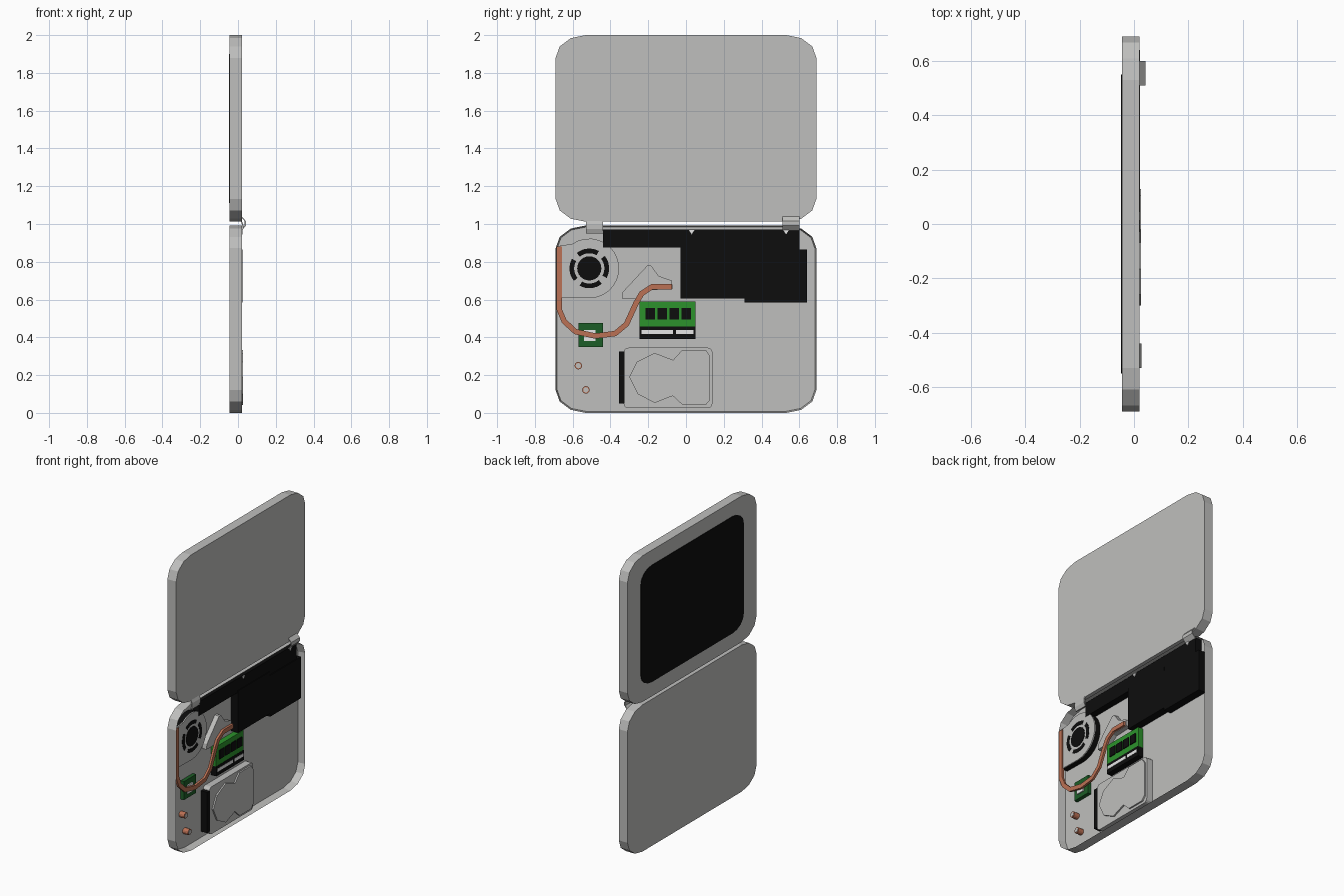
import bpy, bmesh, math
from mathutils import Vector

if "Cube" in bpy.data.objects:
    bpy.data.objects.remove(bpy.data.objects["Cube"])


def material(name, r, g, b):
    m = bpy.data.materials.new(name)
    m.diffuse_color = (r, g, b, 1)
    m.use_nodes = True
    m.node_tree.nodes["Principled BSDF"].inputs["Base Color"].default_value = m.diffuse_color
    return m


GREY = material("light grey", .52, .52, .51)
BLACK = material("black", .004, .004, .004)
COPPER = material("copper", .5, .165, .09)
GREEN = material("bright green", .025, .29, .025)
DARK_GREEN = material("dark green", .012, .11, .02)
WHITE = material("white", .85, .85, .85)
FLOOR, TOP = -0.03, 0.02


def finish(name, bm, mat):
    bmesh.ops.recalc_face_normals(bm, faces=bm.faces)
    me = bpy.data.meshes.new(name)
    bm.to_mesh(me)
    bm.free()
    me.materials.append(mat)
    ob = bpy.data.objects.new(name, me)
    bpy.context.collection.objects.link(ob)
    return ob


def prism_bm(outline, x0, x1):
    """Outline in (y, z), extruded along x."""
    bm = bmesh.new()
    a = [bm.verts.new((x0, y, z)) for y, z in outline]
    b = [bm.verts.new((x1, y, z)) for y, z in outline]
    bm.faces.new(a)
    bm.faces.new(b)
    n = len(a)
    for i in range(n):
        j = (i + 1) % n
        bm.faces.new((a[i], a[j], b[j], b[i]))
    return bm


def prism(name, outline, x0, x1, mat):
    return finish(name, prism_bm(outline, x0, x1), mat)


def rect(y0, y1, z0, z1):
    return [(y0, z0), (y1, z0), (y1, z1), (y0, z1)]


def rounded(y0, y1, z0, z1, ry, rz, seg=3):
    pts = []
    for k, (cy, cz) in enumerate([(y1 - ry, z1 - rz), (y0 + ry, z1 - rz),
                                  (y0 + ry, z0 + rz), (y1 - ry, z0 + rz)]):
        for i in range(seg + 1):
            t = math.pi / 2 * (k + i / seg)
            pts.append((cy + ry * math.cos(t), cz + rz * math.sin(t)))
    return pts


def arc(cy, cz, r, d0, d1, n):
    return [(cy + r * math.cos(math.radians(d0 + (d1 - d0) * i / n)),
             cz + r * math.sin(math.radians(d0 + (d1 - d0) * i / n))) for i in range(n + 1)]


# screen lid with its dark display
prism("lid", rounded(-.69, .69, 1.012, 2, .16, .12), -.045, TOP, GREY)
prism("display", rounded(-.55, .55, 1.11, 1.9, .12, .09, 4), -.048, -.04, BLACK)

# open base tray, hollowed from the +x side
bm = prism_bm(rounded(-.69, .69, 0, .992, .16, .12), -.045, TOP)
bmesh.ops.recalc_face_normals(bm, faces=bm.faces)
mouth = [f for f in bm.faces if f.normal.x > .9]
bmesh.ops.inset_region(bm, faces=mouth, thickness=.008, use_even_offset=True)
for v in mouth[0].verts:
    v.co.x = FLOOR
finish("base_tray", bm, GREY)


# folded hinge straps
def hinge(name, y0, y1, z0, z1, depth):
    mid, t = (z0 + z1) / 2, .007
    prof = [(.018, z0), (depth, mid - .012), (depth, mid + .012), (.018, z1),
            (.018 - t, z1), (depth - t, mid + .012), (depth - t, mid - .012), (.018 - t, z0)]
    bm = bmesh.new()
    a = [bm.verts.new((x, y0, z)) for x, z in prof]
    b = [bm.verts.new((x, y1, z)) for x, z in prof]
    for i in range(8):
        j = (i + 1) % 8
        bm.faces.new((a[i], a[j], b[j], b[i]))
    for ring in (a, b):
        for i in range(3):
            bm.faces.new((ring[i], ring[i + 1], ring[6 - i], ring[7 - i]))
    finish(name, bm, GREY)


hinge("hinge_right", .51, .6, .965, 1.042, .042)
hinge("hinge_left", -.53, -.44, .95, 1.022, .028)

# black battery and cover blocks
prism("rear_bar_left", rect(-.44, -.03, .875, .97), FLOOR, .016, BLACK)
prism("rear_bar_right", rect(-.03, .6, .865, .97), FLOOR, .018, BLACK)
prism("battery_left", rect(-.03, .31, .605, .89), FLOOR, .022, BLACK)
prism("battery_right", rect(.31, .64, .585, .865), FLOOR, .023, BLACK)
for i, y in enumerate((.03, .53)):
    prism(f"cover_clip_{i}", [(y - .015, .968), (y, .945), (y + .015, .968)], .017, .023, WHITE)

# cooling fan: dark body, grey cover, slotted grille and hub
FY, FZ = -.512, .765
fan = ([(-.668, .61)] + arc(FY, FZ, .158, -90, 125, 16) + [(-.668, .885)])
prism("fan_body", fan, FLOOR, .008, BLACK)
prism("fan_cover", fan, .008, .014, GREY)
prism("fan_hub", arc(FY, FZ, .064, 0, 345, 23), .012, .017, BLACK)
for k in range(4):
    d = 90 * k + 5
    prism(f"fan_slot_{k}", arc(FY, FZ, .105, d - 34, d + 34, 8) + arc(FY, FZ, .08, d + 34, d - 34, 8),
          .012, .016, BLACK)

# heat spreader beside the fan
prism("heat_spreader", [(-.34, .605), (-.335, .64), (-.205, .78), (-.185, .78), (-.145, .725),
                        (-.075, .7), (-.07, .655), (-.2, .65), (-.26, .605)], FLOOR, .002, GREY)

# flattened copper heat pipe: offset both sides of a path
path = [Vector(p) for p in [(-.67, .88), (-.67, .545), (-.645, .485), (-.585, .43), (-.48, .407),
                            (-.375, .42), (-.315, .47), (-.265, .58), (-.235, .632), (-.18, .668),
                            (-.075, .668)]]
left, right = [], []
for i, p in enumerate(path):
    d = (path[min(i + 1, len(path) - 1)] - path[max(i - 1, 0)]).normalized()
    n = Vector((-d.y, d.x)) * .0145
    left.append(tuple(p + n))
    right.append(tuple(p - n))
prism("heat_pipe", left + right[::-1], .004, .019, COPPER)

# memory module with four chips and its socket
prism("memory_board", rect(-.245, .05, .455, .59), FLOOR, .008, GREEN)
for i in range(4):
    y = -.19 + i * .064
    prism(f"memory_chip_{i}", rect(y - .025, y + .025, .495, .555), .006, .014, BLACK)
prism("memory_socket", rect(-.245, .05, .39, .457), FLOOR, .01, BLACK)
for i, (a, b) in enumerate(((-.235, -.068), (-.054, .04))):
    prism(f"memory_contacts_{i}", rect(a, b, .417, .438), .008, .012, WHITE)

# small circuit board with a pale chip
prism("small_board", rect(-.57, -.44, .35, .475), FLOOR, -.005, DARK_GREEN)
prism("small_chip", rect(-.54, -.48, .38, .44), -.008, .002, WHITE)

# copper standoff posts
for i, (y, z) in enumerate(((-.57, .25), (-.53, .122))):
    prism(f"post_{i}", arc(y, z, .02, 0, 330, 11), FLOOR, .01, COPPER)
    prism(f"post_cap_{i}", arc(y, z, .014, 0, 330, 11), .009, .012, GREY)

# storage drive with raised lid shape and black connector
prism("drive_body", rounded(-.33, .14, .025, .345, .025, .025), FLOOR, .016, GREY)
prism("drive_lid", [(-.3, .19), (-.26, .27), (-.166, .317), (-.068, .28), (-.02, .333), (.105, .333),
                    (.128, .3), (.128, .07), (.105, .042), (-.018, .042), (-.07, .09),
                    (-.166, .053), (-.256, .1)], .014, .026, GREY)
prism("drive_connector", rect(-.355, -.325, .05, .325), FLOOR, .018, BLACK)
